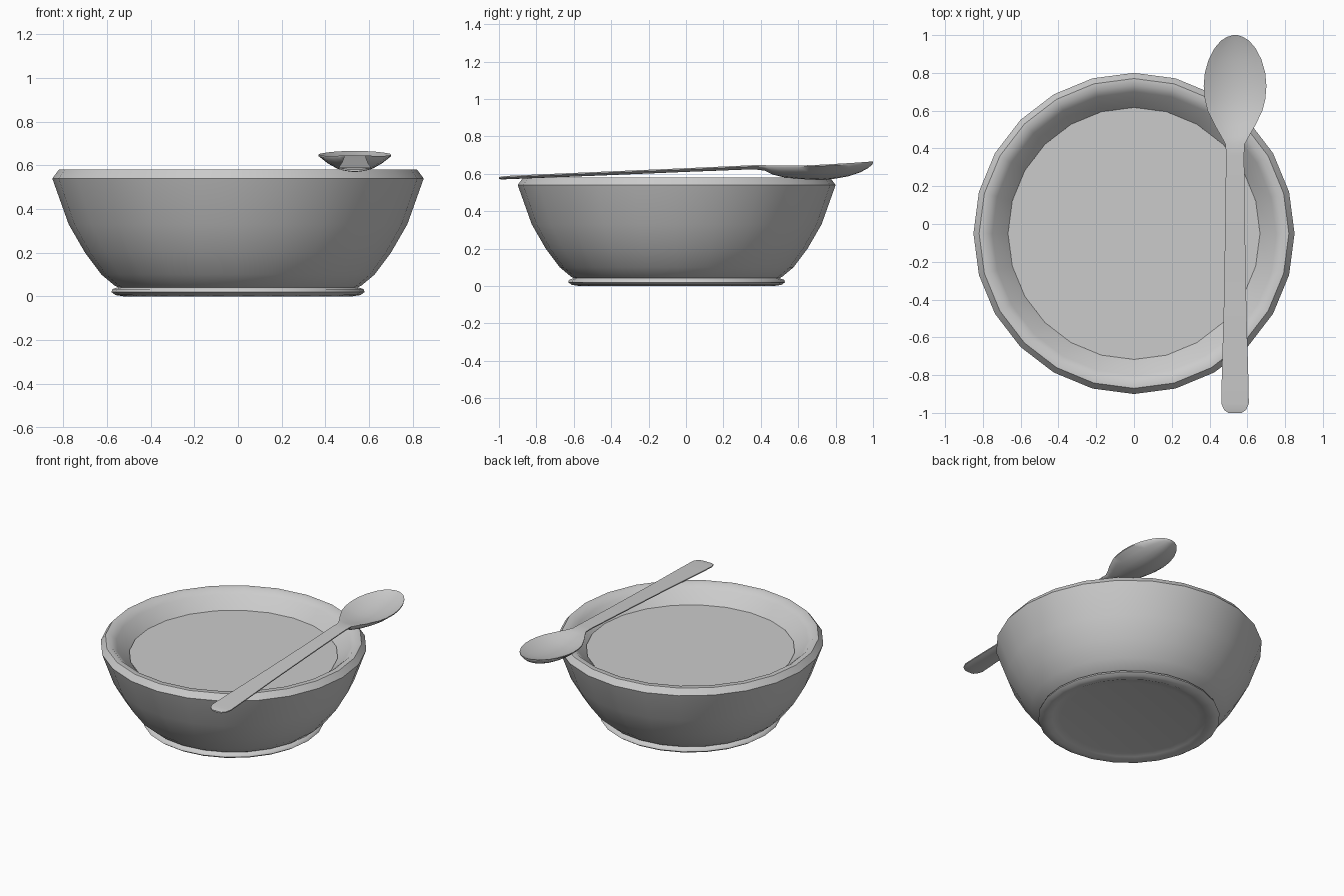
import bpy, bmesh, math

CY = -0.05      # bowl centre on y
SIDES = 24


def finish(bm, name, angle):
    bmesh.ops.remove_doubles(bm, verts=bm.verts, dist=1e-5)
    bmesh.ops.recalc_face_normals(bm, faces=bm.faces)
    me = bpy.data.meshes.new(name)
    bm.to_mesh(me)
    bm.free()
    ob = bpy.data.objects.new(name, me)
    bpy.context.collection.objects.link(ob)
    bpy.ops.object.select_all(action='DESELECT')
    ob.select_set(True)
    bpy.context.view_layer.objects.active = ob
    bpy.ops.object.shade_smooth_by_angle(angle=math.radians(angle))
    return ob


def loft(bm, rings):
    """Skin closed rings of equal length and cap both ends."""
    loops = [[bm.verts.new(p) for p in ring] for ring in rings]
    for a, b in zip(loops, loops[1:]):
        for i in range(len(a)):
            j = (i + 1) % len(a)
            bm.faces.new((a[i], a[j], b[j], b[i]))
    bm.faces.new(loops[0])
    bm.faces.new(loops[-1])


def lathe(name, profile, angle=50):
    bm = bmesh.new()
    loft(bm, [[(r * math.cos(2 * math.pi * k / SIDES),
                CY + r * math.sin(2 * math.pi * k / SIDES), z)
               for k in range(SIDES)] for r, z in profile])
    return finish(bm, name, angle)


# Bowl: recessed underside, foot ring, outer wall, rolled rim, inner wall
lathe("bowl", [
    (0.44, 0.02), (0.49, 0.012), (0.52, 0.0), (0.56, 0.006), (0.58, 0.02),
    (0.575, 0.033), (0.55, 0.042), (0.565, 0.05), (0.625, 0.10),
    (0.70, 0.20), (0.775, 0.33), (0.85, 0.54), (0.82, 0.58),
    (0.785, 0.58), (0.75, 0.55), (0.66, 0.46), (0.60, 0.38)])

# Contents: flat disc inside the bowl
lathe("soup", [(0.64, 0.44), (0.667, 0.475)], 30)

# Spoon: stations of y, half width, edge height, top dish depth, underside depth
SPOON = [
    (-1.00, 0.035, 0.582, 0, 0.010), (-0.985, 0.058, 0.586, 0, 0.016),
    (-0.95, 0.073, 0.589, 0, 0.018), (-0.80, 0.070, 0.596, 0, 0.019),
    (-0.45, 0.060, 0.611, 0, 0.020), (0.0, 0.052, 0.630, 0, 0.020),
    (0.36, 0.048, 0.646, 0, 0.022), (0.42, 0.050, 0.646, 0.0, 0.029),
    (0.46, 0.071, 0.644, 0.005, 0.047), (0.52, 0.106, 0.643, 0.018, 0.061),
    (0.60, 0.145, 0.644, 0.032, 0.071), (0.66, 0.160, 0.646, 0.038, 0.077),
    (0.73, 0.166, 0.649, 0.040, 0.082), (0.80, 0.160, 0.653, 0.037, 0.079),
    (0.87, 0.140, 0.657, 0.030, 0.070), (0.93, 0.109, 0.661, 0.020, 0.054),
    (0.97, 0.075, 0.664, 0.010, 0.036), (0.99, 0.043, 0.665, 0.004, 0.021),
    (1.00, 0.012, 0.665, 0.0, 0.009)]
N = 8


def section(y, w, z, dish, depth):
    ts = [-1 + 2 * i / N for i in range(N + 1)]
    top = [(0.535 + w * t, y, z - dish * (1 - t * t)) for t in ts]
    under = [(0.535 + w * t, y, z - 0.007 - (depth - 0.007) * (1 - t * t))
             for t in reversed(ts)]
    return top + under


bm = bmesh.new()
loft(bm, [section(*s) for s in SPOON])
finish(bm, "spoon", 50)
